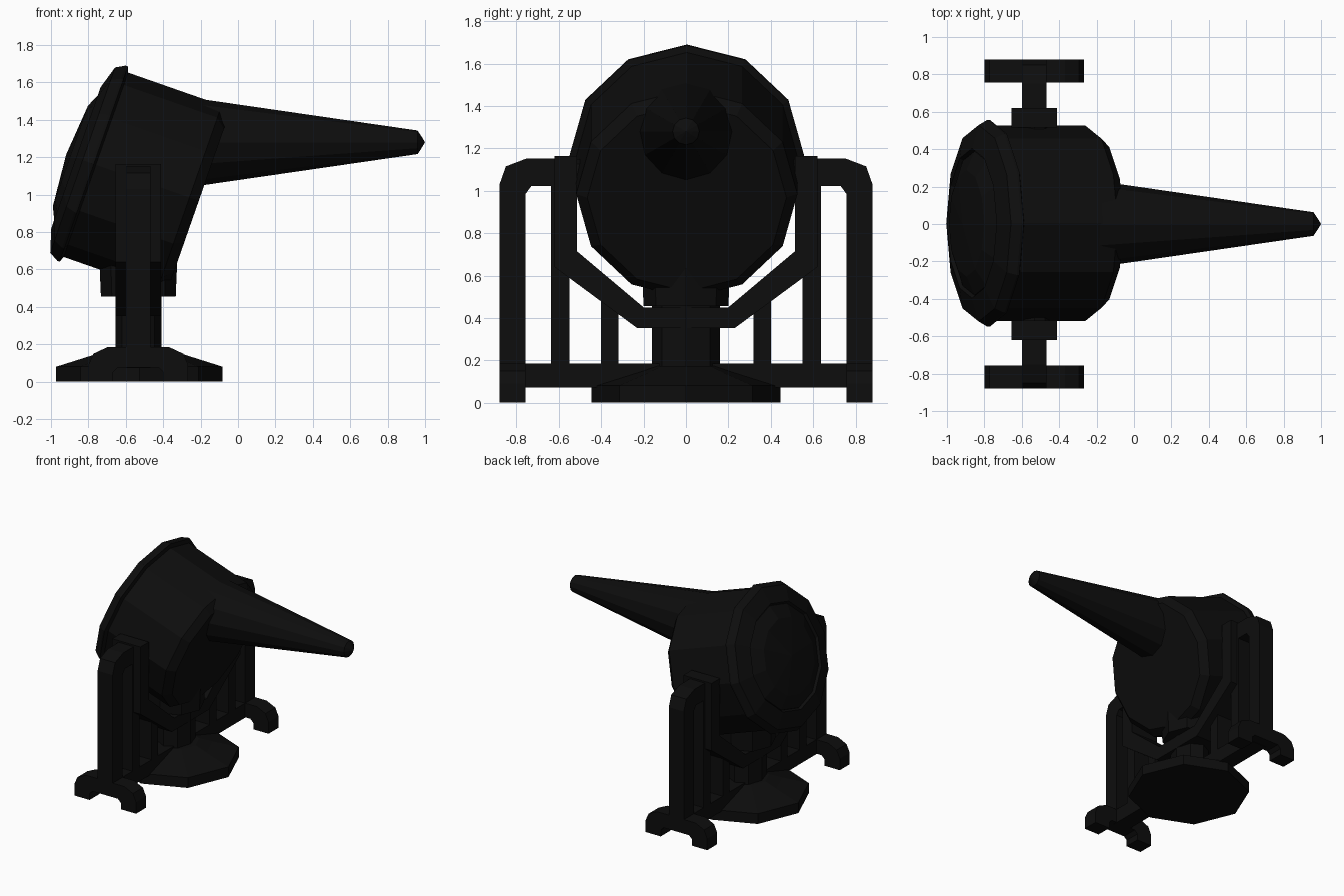
import bpy, bmesh, math
from mathutils import Matrix, Vector

if "Cube" in bpy.data.objects:
    bpy.data.objects.remove(bpy.data.objects["Cube"])

black = bpy.data.materials.new("black_paint")
black.diffuse_color = (0.004, 0.004, 0.004, 1)
black.use_nodes = True
black.node_tree.nodes["Principled BSDF"].inputs["Base Color"].default_value = black.diffuse_color
CX = -0.533  # centre line of the stand


def finish(name, bm):
    bmesh.ops.recalc_face_normals(bm, faces=bm.faces)
    me = bpy.data.meshes.new(name)
    bm.to_mesh(me)
    bm.free()
    ob = bpy.data.objects.new(name, me)
    bpy.context.collection.objects.link(ob)
    me.materials.append(black)
    return ob


def lathe(name, profile, sides, mat, scale=(1, 1)):
    """Revolve (radius, height) points about local z, then place with mat."""
    bm = bmesh.new()
    rings = []
    for r, h in profile:
        if r == 0:
            rings.append([bm.verts.new((0, 0, h))])
        else:
            rings.append([bm.verts.new((r * scale[0] * math.cos(2 * math.pi * i / sides),
                                        r * scale[1] * math.sin(2 * math.pi * i / sides), h))
                          for i in range(sides)])
    for a, b in zip(rings, rings[1:]):
        for i in range(sides):
            j = (i + 1) % sides
            if len(a) == 1:
                bm.faces.new((a[0], b[i], b[j]))
            elif len(b) == 1:
                bm.faces.new((a[i], a[j], b[0]))
            else:
                bm.faces.new((a[i], a[j], b[j], b[i]))
    for ring in (rings[0], rings[-1]):
        if len(ring) > 1:
            bm.faces.new(ring)
    bm.transform(mat)
    return finish(name, bm)


def prism(name, pts, axis, lo, hi):
    """Extrude an outline: axis 'x' takes (y, z) points, axis 'y' takes (x, z)."""
    bm = bmesh.new()
    put = (lambda p, d: (d, p[0], p[1])) if axis == 'x' else (lambda p, d: (p[0], d, p[1]))
    a = [bm.verts.new(put(p, lo)) for p in pts]
    b = [bm.verts.new(put(p, hi)) for p in pts]
    n = len(pts)
    for i in range(n):
        bm.faces.new((a[i], a[(i + 1) % n], b[(i + 1) % n], b[i]))
    bm.faces.new(a)
    bm.faces.new(b)
    return finish(name, bm)


# tilted lamp drum: local z runs along its axis, from lens to back
u = Vector((0.944, 0, -0.33)).normalized()
v = Vector((0.33, 0, 0.944)).normalized()
w = u.cross(v)
drum = Matrix((v, w, u)).transposed()
drum.invert()
drum = Matrix((v, -w if Matrix((v, w, u)).determinant() < 0 else w, u)).transposed().to_4x4()
drum.translation = v * 0.844 + Vector((0, 0.004, 0))
lathe("lamp_drum", [(0.522, -1.12), (0.522, -0.57), (0.47, -0.517)], 12, drum)
lathe("lens_rim", [(0.522, -1.10), (0.553, -1.112), (0.553, -1.125), (0.525, -1.175),
                   (0.40, -1.213), (0.385, -1.19)], 12, drum)
lathe("lens", [(0.39, -1.18), (0.385, -1.198), (0.285, -1.244), (0, -1.268)], 12, drum)

# horizontal beam cone
lathe("beam_cone", [(0.253, -0.35), (0.063, 0.96), (0.03, 0.982), (0, 1.0)], 12,
      Matrix.Translation((0, 0, 1.28)) @ Matrix.Rotation(math.pi / 2, 4, 'Y'))

# base plate, column and saddle under the drum
lathe("base_plate", [(0.445, 0), (0.445, 0.08), (0.255, 0.14), (0.16, 0.172)], 8,
      Matrix.Translation((CX + 0.006, 0, 0)))
lathe("column", [(0.16, 0.14), (0.16, 0.48)], 8, Matrix.Translation((CX, 0, 0)), (0.77, 1))
lathe("saddle", [(0.2, 0.455), (0.21, 0.69)], 8, Matrix.Translation((CX, 0, 0)))

# swivel yoke
outer = [(0.62, 1.165), (0.62, 0.64), (0.23, 0.352)]
inner = [(0.2, 0.45), (0.515, 0.715), (0.515, 1.165)]
right = outer
left = [(-y, z) for y, z in reversed(outer)]
prism("yoke", right + left + [(-y, z) for y, z in reversed(inner)] + inner,
      'x', CX - 0.122, CX + 0.122)

# ground rail joining the two side frames
prism("cross_rail", [(-0.8, 0.072), (0.8, 0.072), (0.8, 0.185), (-0.8, 0.185)],
      'x', CX - 0.065, CX + 0.065)

for s, side in ((-1, "left"), (1, "right")):
    # bent side frame
    frame = [(0.88, 0.1), (0.88, 1.03), (0.85, 1.115), (0.75, 1.153), (0.58, 1.153),
             (0.58, 1.022), (0.73, 1.022), (0.757, 0.985), (0.757, 0.1)]
    prism(side + "_side_frame", [(s * y, z) for y, z in frame], 'x', CX - 0.065, CX + 0.065)
    # arched foot
    half = [(0.267, 0), (0.267, 0.09), (0.24, 0.15), (0.165, 0.185)]
    arch = [(0.11, 0.075), (0.135, 0.05), (0.135, 0)]
    foot = half + [(-x, z) for x, z in reversed(half)] + \
        [(-x, z) for x, z in reversed(arch)] + arch
    prism(side + "_foot", [(CX + x, z) for x, z in foot], 'y', s * 0.757, s * 0.88)
    # upright bars
    for name, y0, y1, top in (("inner_bar", 0.318, 0.4, 0.49), ("outer_bar", 0.55, 0.636, 1.1)):
        prism(side + "_" + name, [(s * y0, 0.15), (s * y1, 0.15), (s * y1, top), (s * y0, top)],
              'x', CX - 0.065, CX + 0.065)
    # pivot pin into the drum
    lathe(side + "_pivot", [(0.08, 0.45), (0.08, 0.56)], 8,
          Matrix.Translation((CX, 0, 1.07)) @ Matrix.Rotation(-s * math.pi / 2, 4, 'X'))
